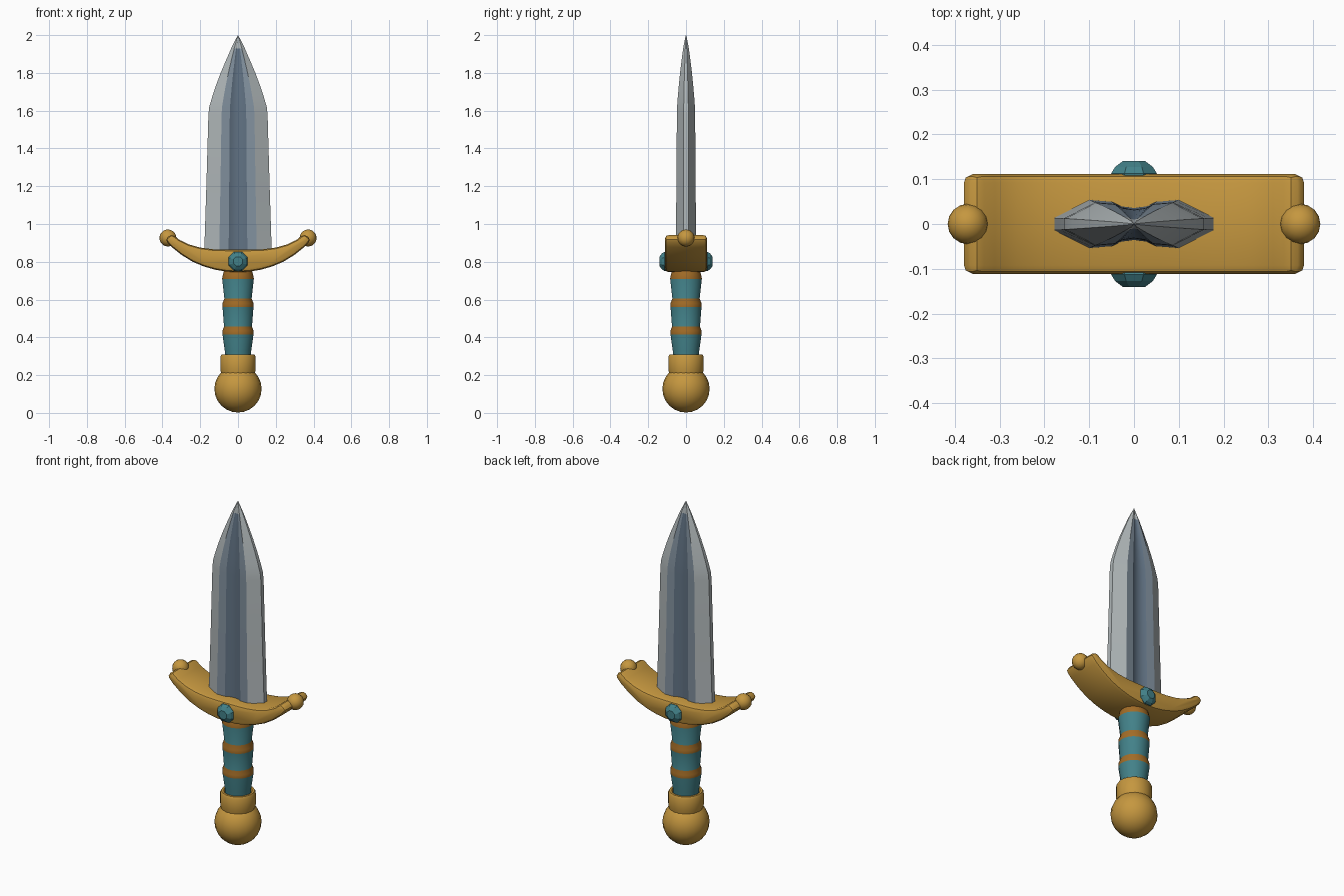
import bpy, bmesh, math
from mathutils import Matrix

if "Cube" in bpy.data.objects:
    bpy.data.objects.remove(bpy.data.objects["Cube"])


def mat(name, rgb):
    m = bpy.data.materials.new(name)
    m.diffuse_color = (*rgb, 1)
    m.use_nodes = True
    m.node_tree.nodes["Principled BSDF"].inputs["Base Color"].default_value = m.diffuse_color
    return m


STEEL = mat("steel", (0.43, 0.47, 0.48))
MID = mat("blue steel", (0.22, 0.28, 0.34))
SLATE = mat("slate groove", (0.12, 0.17, 0.23))
GOLD = mat("gold", (0.56, 0.31, 0.05))
BRONZE = mat("bronze bands", (0.36, 0.15, 0.02))
TEAL = mat("teal", (0.055, 0.22, 0.25))


def finish(bm, name, mats, angle=30):
    bmesh.ops.recalc_face_normals(bm, faces=bm.faces)
    me = bpy.data.meshes.new(name)
    bm.to_mesh(me)
    bm.free()
    for m in mats:
        me.materials.append(m)
    ob = bpy.data.objects.new(name, me)
    bpy.context.collection.objects.link(ob)
    bpy.ops.object.select_all(action='DESELECT')
    ob.select_set(True)
    bpy.context.view_layer.objects.active = ob
    if angle:
        bpy.ops.object.shade_smooth_by_angle(angle=math.radians(angle))
    return ob


def loft(bm, rings):
    """Bridge closed rings of points and cap both ends."""
    vs = [[bm.verts.new(p) for p in r] for r in rings]
    n = len(vs[0])
    for a, b in zip(vs, vs[1:]):
        for i in range(n):
            j = (i + 1) % n
            bm.faces.new((a[i], a[j], b[j], b[i]))
    bm.faces.new(vs[0])
    bm.faces.new(vs[-1])


def lathe(profile, seg):
    bm = bmesh.new()
    loft(bm, [[(r * math.cos(2 * math.pi * (i + .5) / seg),
                r * math.sin(2 * math.pi * (i + .5) / seg), z) for i in range(seg)]
              for r, z in profile])
    return bm


def ball(name, r, loc, seg, rings):
    bm = bmesh.new()
    bmesh.ops.create_uvsphere(bm, u_segments=seg, v_segments=rings, radius=r,
                              matrix=Matrix.Translation(loc))
    return finish(bm, name, [GOLD], 40)


# Blade: quarter section mirrored around, scaled along the height
quarter = [(.18, .014), (.1, .054), (.05, .05), (.03, .04), (0, .036)]
half = quarter + [(-x, y) for x, y in quarter[-2::-1]]
section = half + [(x, -y) for x, y in half[::-1]]
stations = [(.81, 1), (1.2, .93), (1.58, .87), (1.62, .845), (1.67, .765), (1.73, .655),
            (1.8, .51), (1.87, .345), (1.93, .2), (1.97, .09), (2, .004)]
bm = bmesh.new()
loft(bm, [[(x * s, y * min(1, s ** .8), z) for x, y in section] for z, s in stations])
rings = len(stations) - 1
bm.faces.ensure_lookup_table()
for i in range(rings * len(section)):
    k = i % len(section) % len(half)
    if z_top := stations[i // len(section) + 1][0] <= 1.94:
        bm.faces[i].material_index = {1: 1, 6: 1, 2: 2, 3: 2, 4: 2, 5: 2}.get(k, 0)
finish(bm, "blade", [STEEL, MID, SLATE], 22)

# Guard: crescent profile extruded front to back and bevelled
low = [(0, .745), (.06, .748), (.12, .758), (.18, .775), (.24, .80), (.30, .837),
       (.35, .877), (.388, .918)]
high = [(.35, .948), (.31, .916), (.26, .892), (.2, .875), (.13, .866), (.06, .864), (0, .864)]
right = low + high
outline = right + [(-x, z) for x, z in right[-2:0:-1]]
bm = bmesh.new()
loft(bm, [[(x, y, z) for x, z in outline] for y in (-.112, .112)])
guard = finish(bm, "guard", [GOLD], None)
bev = guard.modifiers.new("bevel", 'BEVEL')
bev.width = .02
bev.segments = 2
bev.limit_method = 'ANGLE'
bev.angle_limit = math.radians(40)
bpy.ops.object.modifier_apply(modifier="bevel")
bpy.ops.object.shade_smooth_by_angle(angle=math.radians(30))

# Guard end balls and faceted gems
for s, side in ((-1, "left"), (1, "right")):
    ball("guard_ball_" + side, .045, (s * .371, 0, .926), 16, 10)
for s, side in ((-1, "front"), (1, "back")):
    bm = lathe([(.05, .09), (.055, .113), (.046, .127), (.026, .141)], 8)
    bm.transform(Matrix.Translation((0, 0, .802)) @ Matrix.Rotation(-s * math.pi / 2, 4, 'X'))
    finish(bm, "gem_" + side, [TEAL], None)

# Grip: flared sections with bronze bands coloured by height
bm = lathe([(.068, .26), (.071, .33), (.083, .415), (.083, .435), (.075, .457), (.083, .56),
            (.083, .58), (.073, .605), (.085, .71), (.08, .735), (.07, .77)], 20)
for f in bm.faces:
    z = f.calc_center_median().z
    if .415 < z < .457 or .56 < z < .605 or z > .71:
        f.material_index = 1
finish(bm, "grip", [TEAL, BRONZE], 30)

# Pommel collar and ball
finish(lathe([(.088, .2), (.095, .232), (.095, .298), (.088, .31), (.076, .31), (.07, .29)], 20),
       "pommel_collar", [GOLD], 30)
ball("pommel", .125, (0, 0, .127), 20, 12)
